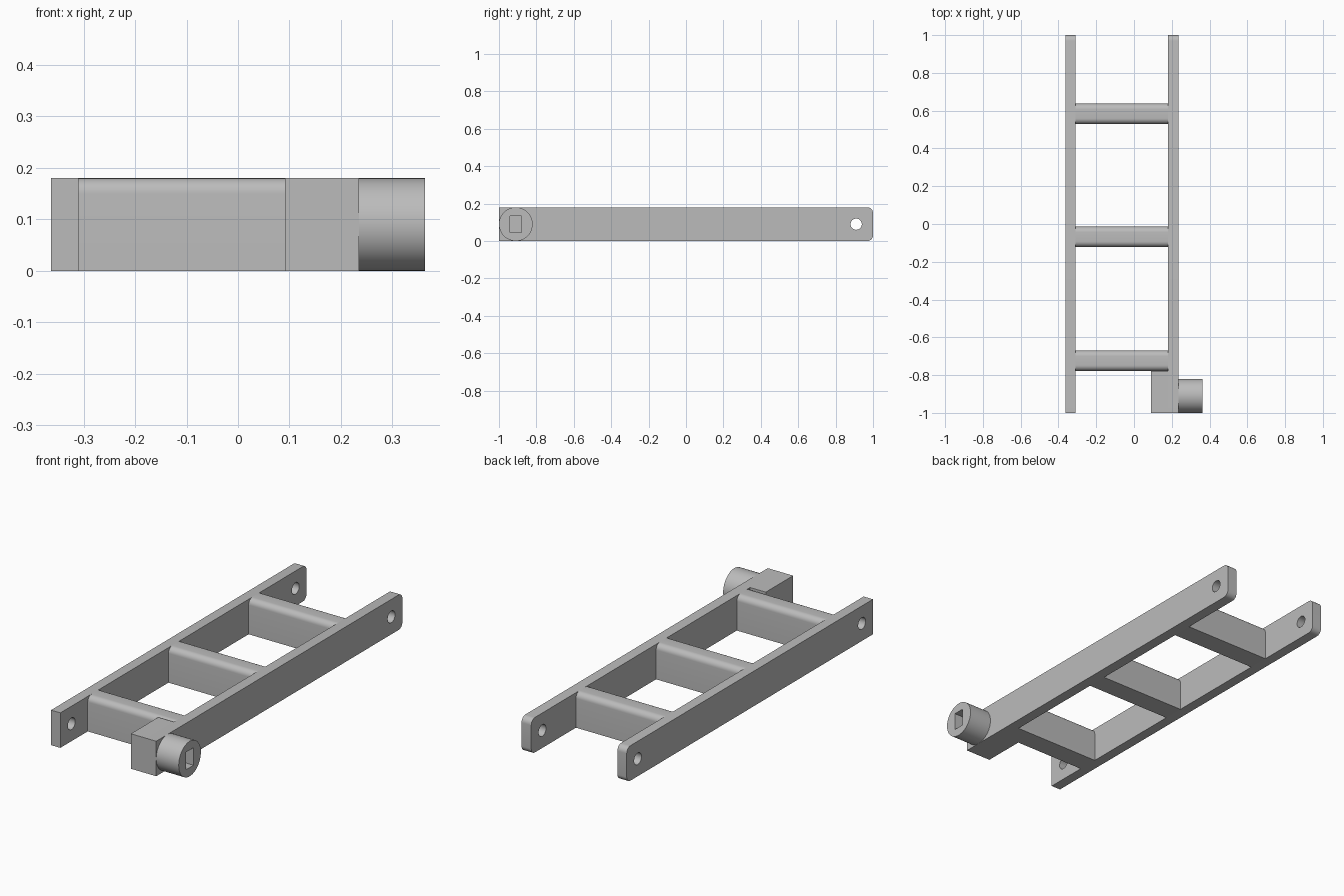
import bpy, math

cube = bpy.data.objects.get("Cube")
if cube:
    bpy.data.objects.remove(cube, do_unlink=True)

# One grey for the whole frame
grey = bpy.data.materials.new("plain grey")
grey.use_nodes = True
colour = (0.5, 0.5, 0.5, 1)
grey.diffuse_color = colour
grey.node_tree.nodes["Principled BSDF"].inputs["Base Color"].default_value = colour

HEIGHT = 0.18
MID = HEIGHT / 2
PIVOT = 0.91            # distance of the pivot axes from the centre
LEFT_RAIL = (0.18, 0.235)
RIGHT_RAIL = (-0.363, -0.31)


def arc(cy, cz, radius, start, end, steps):
    """Points of an arc in the yz plane, angles in degrees."""
    angles = [math.radians(start + (end - start) * i / steps) for i in range(steps + 1)]
    return [(cy + radius * math.cos(a), cz + radius * math.sin(a)) for a in angles]


def circle(cy, radius, sides):
    return arc(cy, MID, radius, 0, 360, sides)[:-1]


def rectangle(y0, y1, z0, z1):
    return [(y0, z0), (y1, z0), (y1, z1), (y0, z1)]


def extrude(name, profile, span):
    """Prism along x from a counter-clockwise yz profile."""
    n = len(profile)
    verts = [(x, y, z) for x in span for y, z in profile]
    faces = [tuple(reversed(range(n))), tuple(range(n, 2 * n))]
    faces += [(i, (i + 1) % n, n + (i + 1) % n, n + i) for i in range(n)]
    mesh = bpy.data.meshes.new(name)
    mesh.from_pydata(verts, [], faces)
    mesh.materials.append(grey)
    obj = bpy.data.objects.new(name, mesh)
    bpy.context.collection.objects.link(obj)
    return obj


def activate(obj):
    bpy.ops.object.select_all(action='DESELECT')
    obj.select_set(True)
    bpy.context.view_layer.objects.active = obj


def cut(obj, profile, span):
    cutter = extrude("cutter", profile, span)
    cutter.hide_render = True
    activate(obj)
    mod = obj.modifiers.new("hole", 'BOOLEAN')
    mod.operation = 'DIFFERENCE'
    mod.solver = 'EXACT'
    mod.object = cutter
    bpy.ops.object.modifier_apply(modifier=mod.name)
    bpy.data.objects.remove(cutter, do_unlink=True)


def smooth(obj):
    activate(obj)
    bpy.ops.object.shade_smooth_by_angle(angle=math.radians(30))


# Side rails: square at the front, rounded at the back, with pivot holes
R = 0.03
rail_profile = ([(-1, HEIGHT), (-1, 0)]
                + arc(1 - R, R, R, -90, 0, 8)
                + arc(1 - R, HEIGHT - R, R, 0, 90, 8))
for name, span, holes in (("left_rail", LEFT_RAIL, [PIVOT]),
                          ("right_rail", RIGHT_RAIL, [PIVOT, -PIVOT])):
    rail = extrude(name, rail_profile, span)
    for y in holes:
        cut(rail, circle(y, 0.03, 32), (span[0] - 0.05, span[1] + 0.05))
    smooth(rail)

# Cross bars with rounded top edges
HALF = 0.054
for name, y in (("front_bar", -0.724), ("middle_bar", -0.068), ("back_bar", 0.583)):
    profile = ([(y - HALF, 0), (y + HALF, 0)]
               + arc(y + HALF - R, HEIGHT - R, R, 0, 90, 8)
               + arc(y - HALF + R, HEIGHT - R, R, 90, 180, 8))
    smooth(extrude(name, profile, (RIGHT_RAIL[1], LEFT_RAIL[0])))

# Solid block in the front corner that backs the shaft hub
extrude("corner_block", rectangle(-1, -0.724 - HALF, 0, HEIGHT), (0.091, LEFT_RAIL[0]))

# Round hub with a rectangular drive socket
hub = extrude("drive_hub", circle(-PIVOT, MID, 64), (LEFT_RAIL[1], 0.363))
cut(hub, rectangle(-PIVOT - 0.03, -PIVOT + 0.03, MID - 0.045, MID + 0.045), (0.25, 0.4))
smooth(hub)
